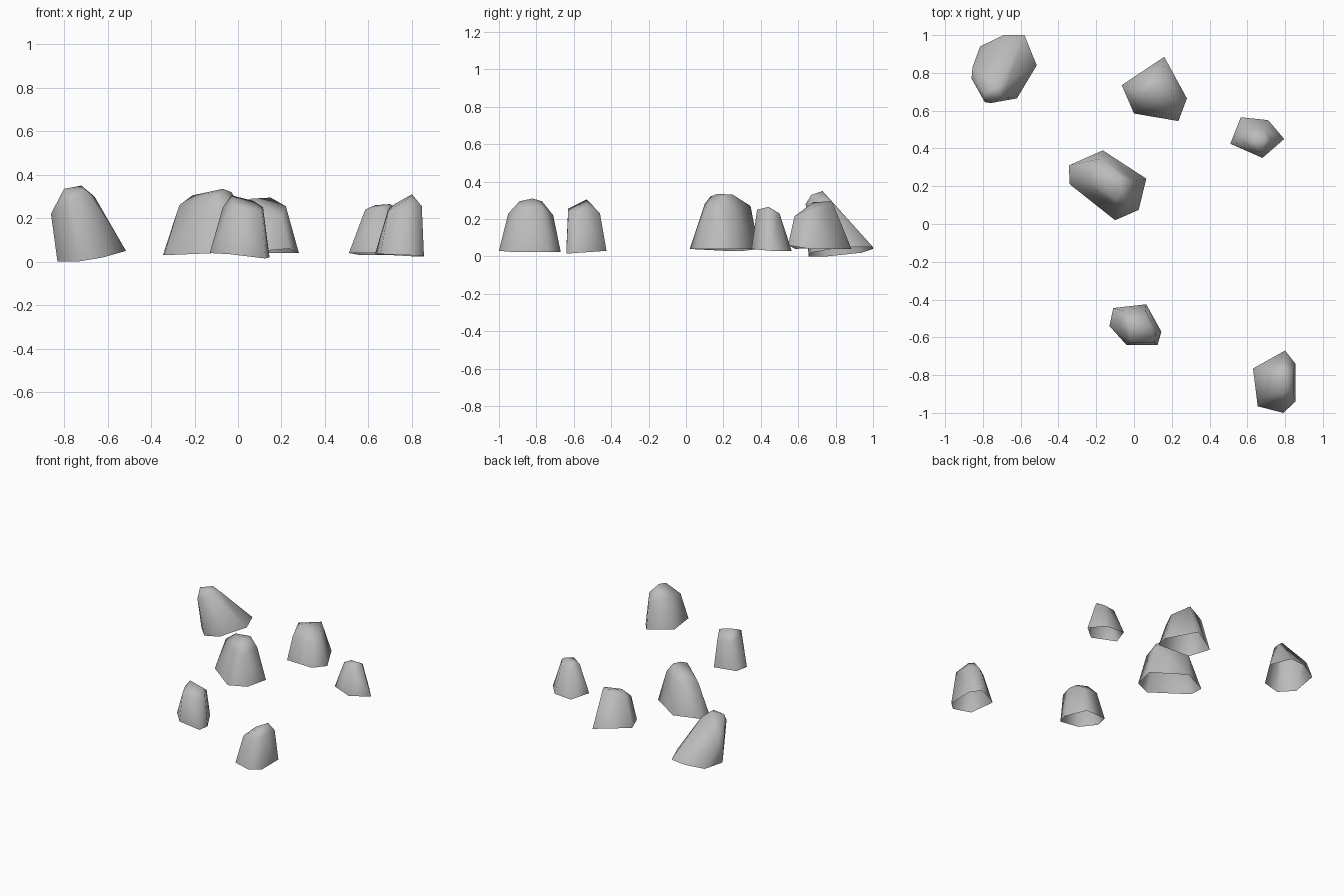
import bpy
import bmesh
from mathutils import Vector

default_cube = bpy.data.objects.get("Cube")
if default_cube:
    bpy.data.objects.remove(default_cube, do_unlink=True)


def make_material(name, colour):
    material = bpy.data.materials.new(name)
    material.use_nodes = True
    material.diffuse_color = colour
    shader = material.node_tree.nodes["Principled BSDF"]
    shader.inputs["Base Color"].default_value = colour
    shader.inputs["Roughness"].default_value = 0.9
    return material


stone_grey = make_material("stone grey", (0.5, 0.5, 0.5, 1.0))


def make_rock(name, footprint, crown):
    """Wrap a faceted shell around a footprint and a crown (hundredths of a unit)."""
    mesh = bpy.data.meshes.new(name)
    shell = bmesh.new()
    foot_verts = [shell.verts.new(Vector(point) / 100) for point in footprint]
    for point in crown:
        shell.verts.new(Vector(point) / 100)
    bmesh.ops.convex_hull(shell, input=list(shell.verts))

    # Leave the underside open and drop points swallowed by the hull
    foot_set = set(foot_verts)
    underside = [face for face in shell.faces
                 if all(vert in foot_set for vert in face.verts)]
    bmesh.ops.delete(shell, geom=underside, context="FACES_ONLY")
    loose_edges = [edge for edge in shell.edges if not edge.link_faces]
    bmesh.ops.delete(shell, geom=loose_edges, context="EDGES")
    loose_verts = [vert for vert in shell.verts if not vert.link_faces]
    bmesh.ops.delete(shell, geom=loose_verts, context="VERTS")

    # Soft shading over the broad facets
    for face in shell.faces:
        face.smooth = True
    shell.to_mesh(mesh)
    shell.free()
    mesh.materials.append(stone_grey)
    rock = bpy.data.objects.new(name, mesh)
    bpy.context.collection.objects.link(rock)
    return rock


# Tall rock leaning towards the front
make_rock(
    "leaning_rock",
    footprint=[(-83, 75, 0), (-81.5, 94, 2), (-69, 100, 4), (-58, 100, 5),
               (-51.5, 84, 5), (-62, 66.5, 2), (-74, 65.5, 0)],
    crown=[(-86, 77, 22), (-85.5, 83, 20), (-79, 64.5, 27), (-76, 64, 28),
           (-80, 69, 33.5), (-72, 73, 35), (-70, 67, 33), (-66, 76, 30)],
)

# Flat-topped rock at the back
make_rock(
    "back_rock",
    footprint=[(-6.5, 73.5, 5), (16, 88.5, 4), (28, 66.5, 4),
               (23.5, 54.5, 6), (0, 58.5, 4)],
    crown=[(0, 72, 27), (15, 78, 29.5), (22, 66, 25.5),
           (20, 58, 21.5), (3, 61, 22), (6, 68, 29)],
)

# Small rock at the back
make_rock(
    "small_rock",
    footprint=[(51, 42.5, 4), (56.5, 56.5, 3), (71, 55, 3),
               (79.5, 45, 3), (68, 35, 4)],
    crown=[(58.5, 43, 24), (60, 50, 22), (69, 50, 23),
           (72, 45, 25), (67, 38, 25), (63, 45, 26), (70, 44, 26.5)],
)

# Broad rock in the middle
make_rock(
    "broad_rock",
    footprint=[(-34.5, 31, 3), (-16.5, 39, 4), (6.5, 24, 4),
               (2.5, 7.5, 4), (-10, 2, 4), (-34, 21, 3)],
    crown=[(-27, 24, 26), (-18, 34.5, 27), (0, 23, 27), (-2, 11, 26),
           (-10, 10, 28), (-21, 27, 30.5), (-7, 25, 33), (-7, 17, 33.5),
           (-3, 20, 32), (-10, 13, 32)],
)

# Upright rock near the front
make_rock(
    "front_rock",
    footprint=[(-13, -54, 4), (-11, -44.5, 4), (6.5, -42.5, 3),
               (14.5, -57, 2), (12.5, -64, 1.5), (-4, -64, 3.5)],
    crown=[(-7, -53, 25), (-5, -46, 23), (6, -46, 23), (11.5, -56, 25),
           (11, -63, 23), (-2, -63, 25.5), (-3, -53, 30.5), (7, -53, 28)],
)

# Rounded rock at the front corner
make_rock(
    "corner_rock",
    footprint=[(63, -76.5, 3.5), (80, -67, 2.5), (85.5, -74, 2.5),
               (85.5, -94, 2.5), (79, -100, 3), (65.5, -96.5, 3.5)],
    crown=[(69, -79, 24), (69, -92, 23), (78, -95, 23), (84.5, -90, 25.5),
           (84.5, -77, 25.5), (79, -71, 22), (79, -89, 29.5),
           (80, -82, 31), (79, -77, 29.5), (72, -82, 26.5)],
)
